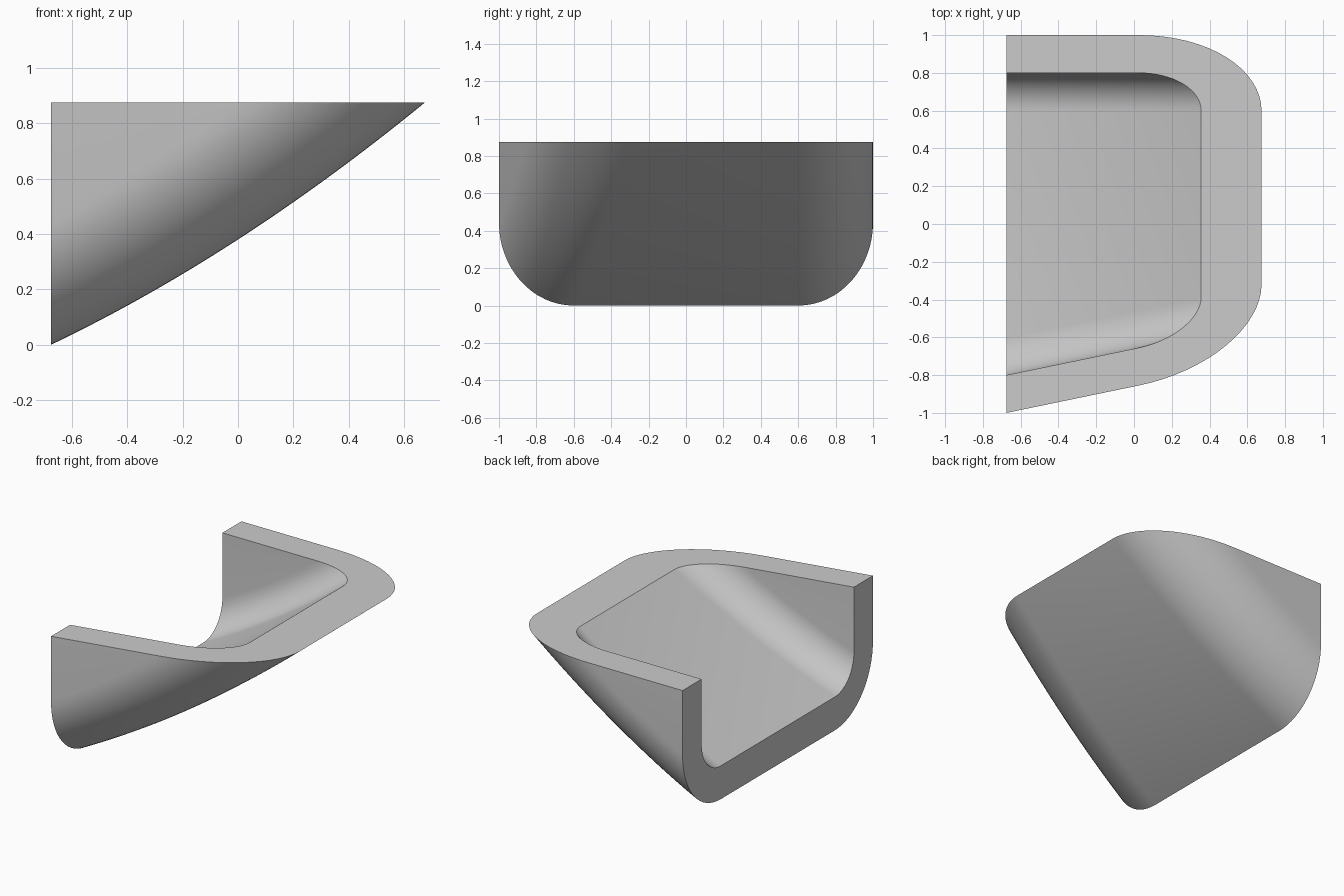
import bpy
import bmesh
import math

if "Cube" in bpy.data.objects:
    bpy.data.objects.remove(bpy.data.objects["Cube"], do_unlink=True)

X_END = 0.675      # half length of the scoop
TOP = 0.875        # height of the flat rim
STATIONS = 48
CORNER_STEPS = 16


def keel(x):
    """Height and slope of the curved underside."""
    return 0.38 + 0.648 * x + 0.126 * x * x, 0.648 + 0.252 * x


def u_profile(x, radius):
    """U-shaped section with rounded lower corners, from front to back."""
    z, slope = keel(x)
    stretch = math.hypot(1, slope)
    front_centre = -0.6 + 0.207 * (x + X_END)
    back_centre = 0.6
    centre_z = z + 0.4 * stretch
    points = [(front_centre - radius, z + 1.3)]
    for centre_y, start in ((front_centre, math.pi), (back_centre, 1.5 * math.pi)):
        for i in range(CORNER_STEPS + 1):
            a = start + 0.5 * math.pi * i / CORNER_STEPS
            points.append((centre_y + radius * math.cos(a),
                           centre_z + radius * stretch * math.sin(a)))
    points.append((back_centre + radius, z + 1.3))
    return points


# Loft the outer and inner walls along the rising underside
bm = bmesh.new()
skins = []
for radius in (0.4, 0.2):
    rings = []
    for i in range(STATIONS + 1):
        x = -X_END + (2 * X_END + 0.06) * i / STATIONS
        rings.append([bm.verts.new((x, y, z)) for y, z in u_profile(x, radius)])
    for a, b in zip(rings, rings[1:]):
        for j in range(len(a) - 1):
            bm.faces.new((a[j], a[j + 1], b[j + 1], b[j]))
    skins.append(rings[0])

# Open end: strip of faces across the wall thickness
outer, inner = skins
for j in range(len(outer) - 1):
    bm.faces.new((outer[j], outer[j + 1], inner[j + 1], inner[j]))

# Trim flat at the rim and close the cut with one face
bmesh.ops.bisect_plane(bm, geom=bm.verts[:] + bm.edges[:] + bm.faces[:],
                       plane_co=(0, 0, TOP), plane_no=(0, 0, 1), clear_outer=True)
rim_edges = [e for e in bm.edges if e.is_boundary]
bmesh.ops.holes_fill(bm, edges=rim_edges, sides=0)
bmesh.ops.recalc_face_normals(bm, faces=bm.faces[:])

mesh = bpy.data.meshes.new("scoop_shell")
bm.to_mesh(mesh)
bm.free()
shell = bpy.data.objects.new("scoop_shell", mesh)
bpy.context.collection.objects.link(shell)

# Plain grey material
grey = bpy.data.materials.new("light_grey")
grey.use_nodes = True
colour = (0.6, 0.6, 0.6, 1)
grey.diffuse_color = colour
grey.node_tree.nodes["Principled BSDF"].inputs["Base Color"].default_value = colour
mesh.materials.append(grey)

# Smooth the curves, keep the rim and open end crisp
bpy.ops.object.select_all(action='DESELECT')
shell.select_set(True)
bpy.context.view_layer.objects.active = shell
bpy.ops.object.shade_smooth_by_angle(angle=math.radians(30))
